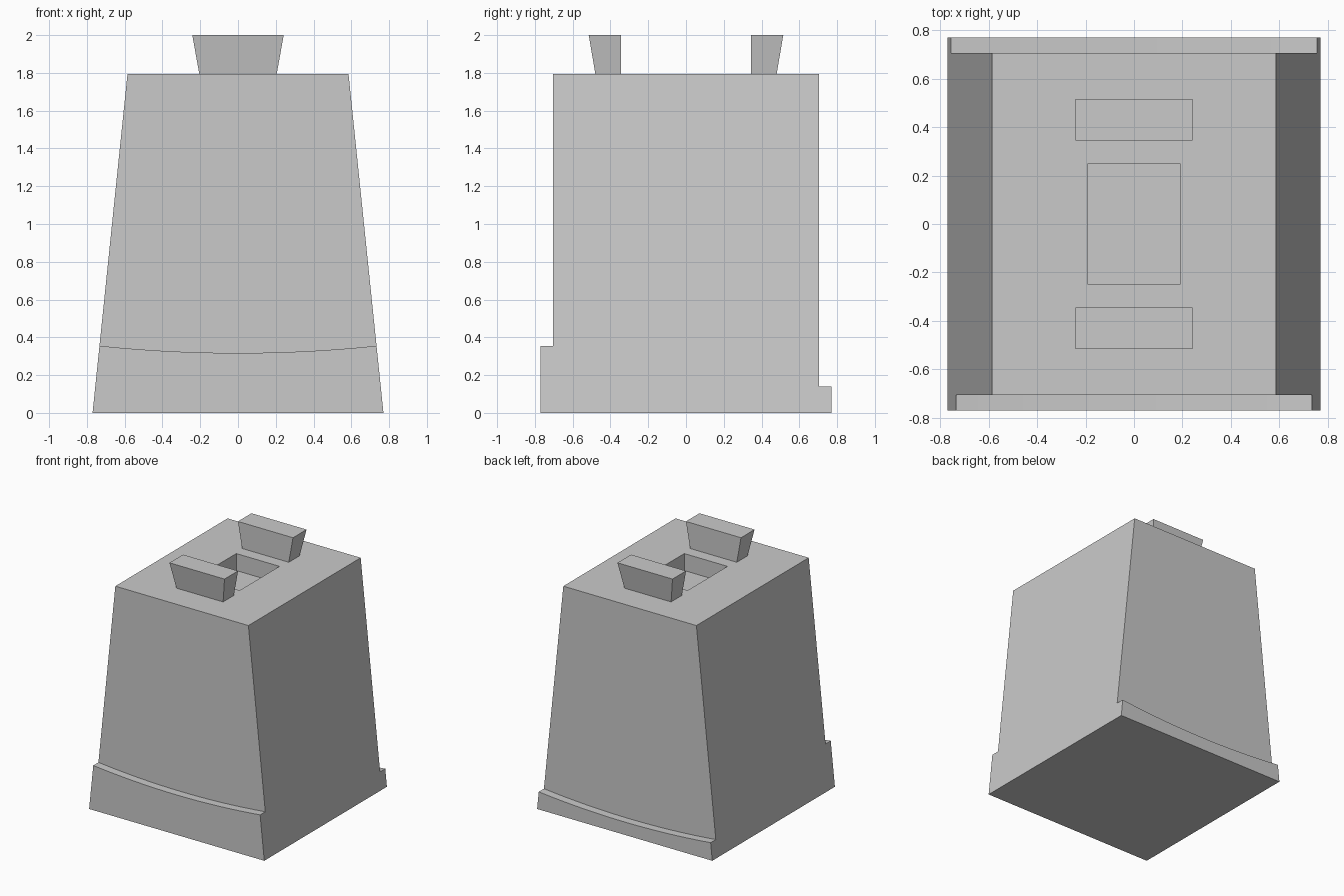
import bpy
import bmesh

cube = bpy.data.objects.get("Cube")
if cube:
    bpy.data.objects.remove(cube, do_unlink=True)

BODY_H = 1.795
BASE_X, TOP_X = 0.77, 0.585
BODY_Y, LIP_Y = 0.705, 0.77

GREY = (0.59, 0.59, 0.59, 1.0)
mat = bpy.data.materials.new("plain grey")
mat.use_nodes = True
mat.diffuse_color = GREY
mat.node_tree.nodes["Principled BSDF"].inputs["Base Color"].default_value = GREY


def finish(bm, name):
    bmesh.ops.recalc_face_normals(bm, faces=bm.faces)
    mesh = bpy.data.meshes.new(name)
    bm.to_mesh(mesh)
    bm.free()
    mesh.materials.append(mat)
    obj = bpy.data.objects.new(name, mesh)
    bpy.context.collection.objects.link(obj)
    return obj


def half_width(z):
    """Half width of the tapered body at height z."""
    return BASE_X + (TOP_X - BASE_X) * z / BODY_H


def prism(profile, y0, y1):
    """Extrude an (x, z) outline from y0 to y1."""
    bm = bmesh.new()
    face = bm.faces.new([bm.verts.new((x, y0, z)) for x, z in profile])
    new = bmesh.ops.extrude_face_region(bm, geom=[face])["geom"]
    verts = [v for v in new if isinstance(v, bmesh.types.BMVert)]
    bmesh.ops.translate(bm, verts=verts, vec=(0, y1 - y0, 0))
    bmesh.ops.recalc_face_normals(bm, faces=bm.faces)
    return bm


# Tapered body with a rectangular pocket sunk into its top
body = prism([(-BASE_X, 0), (BASE_X, 0), (TOP_X, BODY_H), (-TOP_X, BODY_H)],
             -BODY_Y, BODY_Y)
top = max(body.faces, key=lambda f: f.calc_center_median().z)
bmesh.ops.inset_region(body, faces=[top], thickness=0.2)
for v in top.verts:
    v.co.x = 0.19 if v.co.x > 0 else -0.19
    v.co.y = 0.25 if v.co.y > 0 else -0.25
new = bmesh.ops.extrude_face_region(body, geom=[top])["geom"]
bmesh.ops.translate(body, vec=(0, 0, -0.135),
                    verts=[v for v in new if isinstance(v, bmesh.types.BMVert)])
if top.is_valid:
    bmesh.ops.delete(body, geom=[top], context='FACES_ONLY')
finish(body, "tapered_body")


# Raised lips along the foot of the front and back, with sagging top edges
def lip(name, side, edge_z, sag=0.038, steps=16):
    w = half_width(edge_z)
    outline = [(-BASE_X, 0), (BASE_X, 0)]
    for i in range(steps + 1):
        t = 1 - 2 * i / steps
        outline.append((w * t, edge_z - sag * (1 - t * t)))
    finish(prism(outline, side * BODY_Y, side * LIP_Y), name)


lip("front_lip", -1, 0.355)
lip("back_lip", 1, 0.14)


# Flared lugs on the top: upright inner face, other sides leaning outward
def lug(name, side):
    bm = bmesh.new()
    rings = []
    for z, x, outer in ((BODY_H, 0.205, 0.48), (2.0, 0.242, 0.515)):
        rings.append([bm.verts.new((px, side * py, z)) for px, py in
                      ((-x, 0.345), (x, 0.345), (x, outer), (-x, outer))])
    low, high = rings
    bm.faces.new(low)
    bm.faces.new(high)
    for i in range(4):
        j = (i + 1) % 4
        bm.faces.new((low[i], low[j], high[j], high[i]))
    finish(bm, name)


lug("front_lug", -1)
lug("back_lug", 1)
